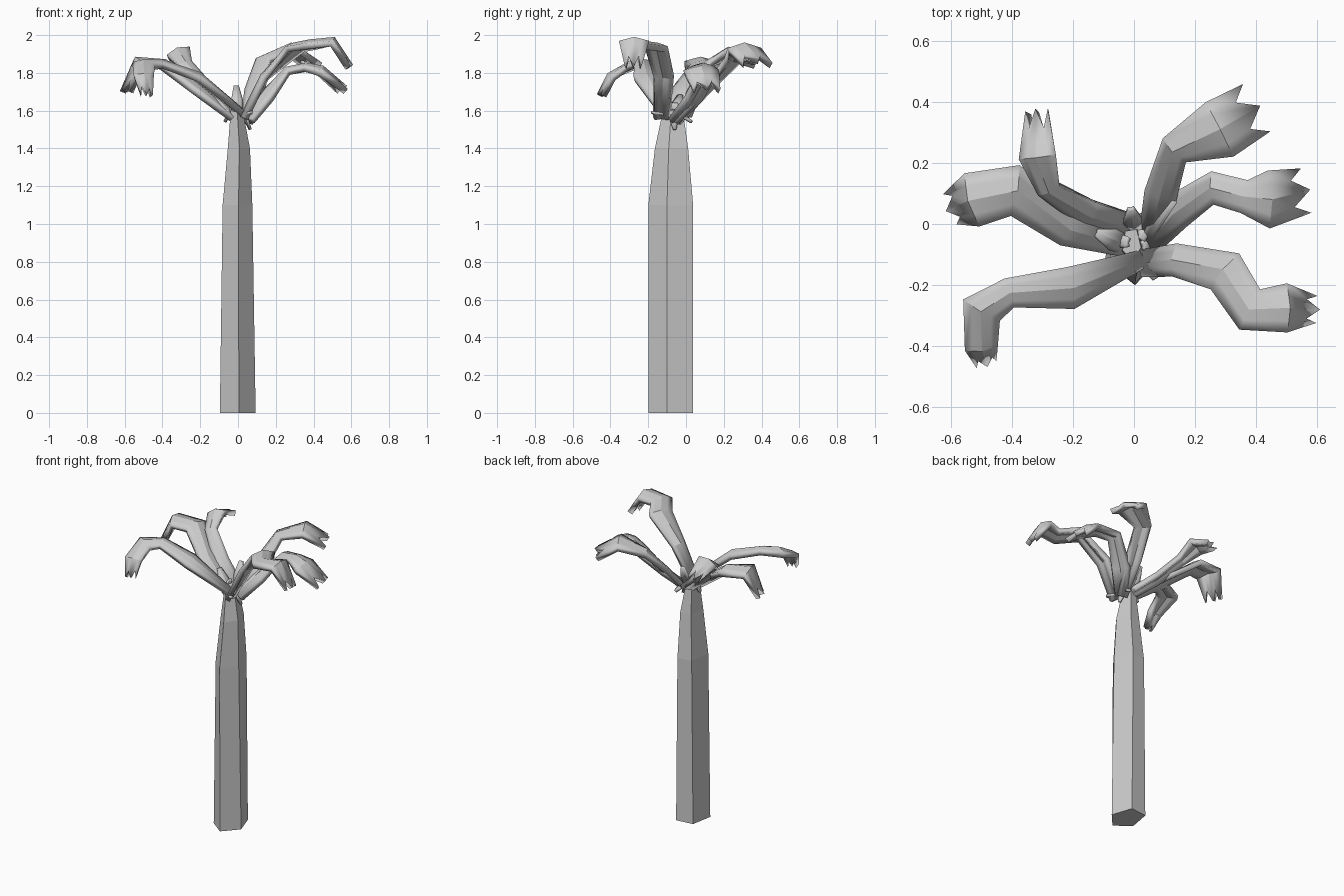
import bpy, bmesh, math
from mathutils import Vector

if "Cube" in bpy.data.objects:
    bpy.data.objects.remove(bpy.data.objects["Cube"])


def make_object(name, bm):
    bmesh.ops.recalc_face_normals(bm, faces=bm.faces)
    me = bpy.data.meshes.new(name)
    bm.to_mesh(me)
    bm.free()
    ob = bpy.data.objects.new(name, me)
    bpy.context.collection.objects.link(ob)
    return ob


def trunk(rings):
    """Five-sided column; ring = centre x, centre y, z, radius x, radius y"""
    bm = bmesh.new()
    loops = []
    for cx, cy, z, rx, ry in rings:
        loops.append([bm.verts.new((cx + rx * math.cos(a), cy + ry * math.sin(a), z))
                      for a in (math.radians(-85 + 72 * i) for i in range(5))])
    for a, b in zip(loops, loops[1:]):
        for i in range(5):
            j = (i + 1) % 5
            bm.faces.new((a[i], a[j], b[j], b[i]))
    bm.faces.new(loops[0])
    bm.faces.new(loops[-1])
    return make_object("trunk", bm)


def frond(name, path, tilt=0.0, thick=0.034, arch=0.3, jagged=True):
    """Arched strip along a path of (x, y, z, half width), ending in three points"""
    pts = [Vector(p[:3]) for p in path]
    cols = (-1, -0.5, 0, 0.5, 1)
    bm = bmesh.new()
    rows = []
    for i, (p, st) in enumerate(zip(pts, path)):
        prev = (pts[i] - pts[i - 1]).normalized() if i else Vector()
        nxt = (pts[i + 1] - pts[i]).normalized() if i < len(pts) - 1 else Vector()
        d = (prev + nxt).normalized()
        side = d.cross(Vector((0, 0, 1))).normalized()
        up = side.cross(d).normalized()
        side = side * math.cos(tilt) + up * math.sin(tilt)
        up = side.cross(d).normalized()
        last = i == len(pts) - 1
        row = []
        for t in cols:
            v = p + side * t * st[3] + up * st[3] * arch * (0.5 - abs(t))
            if last and jagged and abs(t) == 0.5:
                v = v.lerp(rows[-1][cols.index(t)].co, 0.42)
            row.append(bm.verts.new(v))
        rows.append(row)
    for a, b in zip(rows, rows[1:]):
        for k in range(4):
            bm.faces.new((a[k], a[k + 1], b[k + 1], b[k]))
    ob = make_object(name, bm)
    mod = ob.modifiers.new("thickness", "SOLIDIFY")
    mod.thickness = thick
    mod.offset = 0
    bpy.ops.object.select_all(action='DESELECT')
    ob.select_set(True)
    bpy.context.view_layer.objects.active = ob
    bpy.ops.object.shade_smooth_by_angle(angle=math.radians(25))
    return ob


# Trunk
trunk([(-0.004, -0.072, 0, 0.1, 0.128), (-0.005, -0.072, 1.1, 0.083, 0.128),
       (0.003, -0.07, 1.4, 0.062, 0.095), (-0.008, -0.065, 1.61, 0.032, 0.055)])

# Large drooping fronds
frond("frond_front_left", [(0.02, -0.115, 1.59, .025), (-0.21, -0.21, 1.78, .065), (-0.41, -0.225, 1.85, .045),
      (-0.50, -0.28, 1.845, .065), (-0.50, -0.40, 1.78, .05), (-0.485, -0.45, 1.68, .03)], 0.1)
frond("frond_left", [(-0.01, -0.075, 1.55, .03), (-0.22, -0.015, 1.72, .055), (-0.39, 0.11, 1.845, .08),
      (-0.53, 0.08, 1.86, .085), (-0.595, 0.05, 1.70, .05)])
frond("frond_back_left", [(0.0, -0.01, 1.57, .04), (-0.15, 0.035, 1.70, .045), (-0.28, 0.115, 1.845, .035),
      (-0.315, 0.22, 1.91, .06), (-0.315, 0.37, 1.85, .035)], 0.35)
frond("frond_back_right", [(0.05, -0.05, 1.54, .03), (0.09, 0.1, 1.71, .05), (0.135, 0.245, 1.87, .05),
      (0.28, 0.31, 1.93, .095), (0.40, 0.38, 1.85, .085)])
frond("frond_front_right", [(0.03, -0.13, 1.56, .04), (0.14, -0.12, 1.78, .05), (0.30, -0.155, 1.935, .07),
      (0.38, -0.28, 1.95, .07), (0.50, -0.275, 1.965, .075), (0.59, -0.28, 1.83, .04)])
frond("frond_right", [(0.05, -0.06, 1.55, .04), (0.14, 0.04, 1.67, .055), (0.26, 0.12, 1.81, .05),
      (0.36, 0.09, 1.83, .05), (0.44, 0.08, 1.81, .09), (0.56, 0.11, 1.71, .07)])

# Short young leaves around the crown
for i, (a, b, w) in enumerate([((0.05, -0.06, 1.57), (0.13, 0.08, 1.71), .035),
                               ((0.0, -0.02, 1.58), (-0.01, 0.05, 1.73), .03),
                               ((-0.02, -0.07, 1.57), (-0.12, -0.03, 1.68), .035),
                               ((0.02, -0.10, 1.58), (0.07, -0.18, 1.59), .02),
                               ((0.02, -0.05, 1.60), (0.06, 0.03, 1.54), .02),
                               ((0.03, -0.07, 1.60), (0.065, -0.06, 1.50), .02),
                               ((-0.02, -0.06, 1.64), (-0.07, -0.05, 1.54), .02)]):
    mid = Vector(a).lerp(Vector(b), 0.5)
    frond(f"young_leaf_{i + 1}", [(*a, w * 0.8), (*mid, w), (*b, w * 0.4)], jagged=False, thick=0.014)
